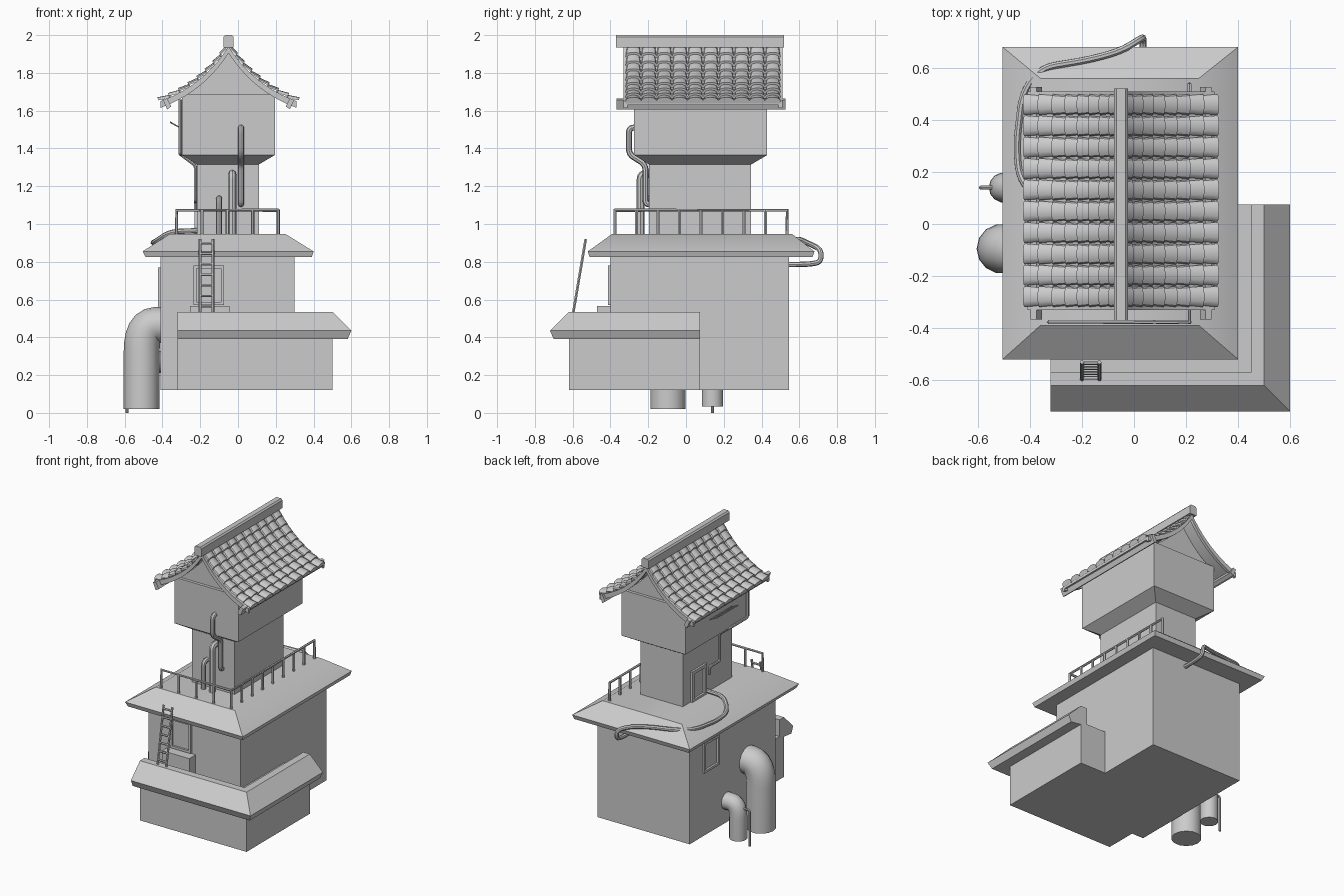
import bpy, math
from mathutils import Vector

if "Cube" in bpy.data.objects:
    bpy.data.objects.remove(bpy.data.objects["Cube"])


def mesh(name, verts, faces):
    me = bpy.data.meshes.new(name)
    me.from_pydata([tuple(v) for v in verts], [], faces)
    me.update()
    ob = bpy.data.objects.new(name, me)
    bpy.context.collection.objects.link(ob)
    import bmesh
    bm = bmesh.new()
    bm.from_mesh(me)
    bmesh.ops.recalc_face_normals(bm, faces=bm.faces)
    bm.to_mesh(me)
    bm.free()
    return ob


def loft(name, rings):
    """Join closed rings of equal length and cap both ends."""
    n = len(rings[0])
    faces = [(k * n + i, k * n + (i + 1) % n, (k + 1) * n + (i + 1) % n, (k + 1) * n + i)
             for k in range(len(rings) - 1) for i in range(n)]
    faces += [tuple(range(n)), tuple(range((len(rings) - 1) * n, len(rings) * n))]
    return mesh(name, [v for r in rings for v in r], faces)


def rect(x0, x1, y0, y1, z):
    return [(x0, y0, z), (x1, y0, z), (x1, y1, z), (x0, y1, z)]


def box(name, x0, x1, y0, y1, z0, z1):
    return loft(name, [rect(x0, x1, y0, y1, z0), rect(x0, x1, y0, y1, z1)])


def tube(name, pts, r, bend=0.0, res=2):
    """Round tube along a path whose corners are filleted by 'bend'."""
    p = [Vector(q) for q in pts]
    path = [p[0]]
    for a, b, c in zip(p, p[1:], p[2:]):
        if bend:
            s = b + (a - b).normalized() * min(bend, (a - b).length * 0.49)
            e = b + (c - b).normalized() * min(bend, (c - b).length * 0.49)
            path += [s * (1 - t) ** 2 + b * 2 * t * (1 - t) + e * t * t
                     for t in [i / 6 for i in range(7)]]
        else:
            path.append(b)
    path.append(p[-1])
    cu = bpy.data.curves.new(name, 'CURVE')
    cu.dimensions = '3D'
    cu.bevel_depth = r
    cu.bevel_resolution = res
    cu.use_fill_caps = True
    sp = cu.splines.new('POLY')
    sp.points.add(len(path) - 1)
    for q, v in zip(sp.points, path):
        q.co = (*v, 1)
    ob = bpy.data.objects.new(name, cu)
    bpy.context.collection.objects.link(ob)
    return ob


# Main house body and front annex
box("main_body", -0.41, 0.30, -0.40, 0.545, 0.12, 0.84)
box("annex_body", -0.32, 0.50, -0.62, 0.075, 0.12, 0.42)

# L-shaped parapet with sloping eave around the annex
prof = [(-0.05, 0.40), (-0.05, 0.535), (0, 0.535), (0.10, 0.435), (0.08, 0.39), (0, 0.40)]
loft("annex_parapet", [[(-0.32, -0.62 - d, z) for d, z in prof],
                       [(0.50 + d, -0.62 - d, z) for d, z in prof],
                       [(0.50 + d, 0.075, z) for d, z in prof]])

# Middle eave roof
loft("middle_eave", [rect(-0.49, 0.39, -0.51, 0.67, 0.825), rect(-0.505, 0.40, -0.52, 0.68, 0.855),
                     rect(-0.36, 0.25, -0.39, 0.56, 0.948)])

# Tower neck and flared upper room
loft("tower", [rect(-0.217, 0.11, -0.195, 0.345, 0.94), rect(-0.217, 0.11, -0.195, 0.345, 1.315),
               rect(-0.297, 0.195, -0.275, 0.43, 1.365), rect(-0.297, 0.195, -0.275, 0.43, 1.685)])

RX = -0.05  # ridge position


def slope(t):
    """Concave roof line: distance from the ridge and height."""
    return (2 * t * (1 - t) * 0.13 + t * t * 0.36,
            (1 - t) ** 2 * 1.935 + 2 * t * (1 - t) * 1.73 + t * t * 1.645)


T = [i / 10 for i in range(11)]
# Gable infill under the roof
half = [slope(t) for t in T if t <= 0.7]
gable = [(RX - d, z - 0.025) for d, z in reversed(half)] + [(RX + d, z - 0.025) for d, z in half[1:]]
loft("gable", [[(x, y, z) for x, z in gable] for y in (-0.255, 0.41)])

# Curved roof sheet, end rafters, eave beams and tiles on both slopes
for s, side in ((-1, "left"), (1, "right")):
    def strip(name, y0, y1, top, bot):
        loft(name, [[(RX + s * d, y0, z + bot), (RX + s * d, y1, z + bot),
                     (RX + s * d, y1, z + top), (RX + s * d, y0, z + top)]
                    for d, z in map(slope, T)])
    strip(side + "_roof_sheet", -0.32, 0.50, 0.0, -0.015)
    for y, e in ((-0.33, "front"), (0.49, "back")):
        strip(side + "_rafter_" + e, y, y + 0.02, 0.005, -0.03)
    cx = RX + s * 0.325
    loft(side + "_eave_beam", [[(cx + s * u, y, 1.637 + v) for u, v in
                                ((-0.022, -0.015), (0.0, -0.03), (0.022, 0.02), (0.0, 0.028))]
                               for y in (-0.367, 0.527)])
    verts, faces = [], []
    rows, cols, seg = 8, 10, 6
    for c in range(cols):
        yc = -0.279 + 0.082 * c
        for k in range(rows):
            base = len(verts)
            for t, w, lift in ((k / rows, 0.034, 0.0), ((k + 1.1) / rows, 0.04, 0.012)):
                d, z = slope(min(t, 1.02))
                for i in range(seg + 1):
                    a = math.pi * i / seg
                    h = 0.016 * math.sin(a) + lift
                    verts.append((RX + s * (d + 0.4 * h), yc - w * math.cos(a), z + h))
            n = seg + 1
            faces += [(base + i, base + i + 1, base + n + i + 1, base + n + i) for i in range(seg)]
            # closed lower lip of the tile
            d, z = slope(min((k + 1.1) / rows, 1.02))
            verts += [(RX + s * d, yc + 0.04, z - 0.004), (RX + s * d, yc - 0.04, z - 0.004)]
            faces.append(tuple(range(base + n, base + 2 * n + 2)))
    mesh(side + "_roof_tiles", verts, faces)

# Ridge beam
loft("ridge_beam", [[(RX + x, y, z) for x, z in
                     ((-0.027, 1.935), (0.027, 1.935), (0.027, 1.99), (0.018, 2.0), (-0.018, 2.0), (-0.027, 1.99))]
                    for y in (-0.37, 0.52)])

# Railing along the front and right of the balcony
tube("rail_top", [(-0.325, -0.377, 0.94), (-0.325, -0.377, 1.073), (0.213, -0.377, 1.073),
                  (0.213, 0.535, 1.073), (0.213, 0.535, 0.94)], 0.009, res=1)
posts = [(-0.325 + 0.538 * i / 4, -0.377) for i in range(1, 5)]
posts += [(0.213, -0.377 + 0.912 * i / 8) for i in range(1, 8)]
for i, (x, y) in enumerate(posts):
    tube(f"rail_post_{i}", [(x, y, 0.93), (x, y, 1.073)], 0.009, res=1)

# Leaning ladder
for x in (-0.2, -0.133):
    tube("ladder_rail", [(x, -0.597, 0.53), (x, -0.531, 0.92)], 0.008, res=1)
for i in range(7):
    f = (i + 0.6) / 7
    y, z = -0.597 + 0.066 * f, 0.53 + 0.39 * f
    tube("ladder_rung", [(-0.2, y, z), (-0.133, y, z)], 0.007, res=1)


# Framed openings: bars around a rectangle on a wall
def frame(name, wall, axis, a0, a1, z0, z1, b=0.016, depth=0.014):
    bars = [(a0, a1, z0, z0 + b), (a0, a1, z1 - b, z1), (a0, a0 + b, z0, z1), (a1 - b, a1, z0, z1)]
    for u0, u1, v0, v1 in bars:
        if axis == 'x':
            box(name, wall - depth, wall + 0.01, u0, u1, v0, v1)
        else:
            box(name, u0, u1, wall - depth, wall + 0.01, v0, v1)


frame("front_window", -0.40, 'y', -0.235, -0.075, 0.57, 0.78)
frame("left_window", -0.41, 'x', 0.235, 0.40, 0.56, 0.77)
frame("tower_door", -0.217, 'x', 0.10, 0.26, 0.94, 1.16, 0.022)

# Air unit at the foot of the front window
box("air_unit", -0.255, -0.045, -0.47, -0.395, 0.41, 0.565)

# Large and small elbow ducts on the left, with a thin drain rod
tube("large_duct", [(-0.51, -0.095, 0.02), (-0.51, -0.095, 0.465), (-0.36, -0.095, 0.465)], 0.095, 0.14, 5)
tube("small_duct", [(-0.50, 0.14, 0.035), (-0.50, 0.14, 0.27), (-0.40, 0.14, 0.27)], 0.058, 0.09, 5)
tube("drain_rod", [(-0.588, 0.14, 0.0), (-0.588, 0.14, 0.25), (-0.53, 0.14, 0.25)], 0.008, 0.02)

# Pipes on the tower front
tube("front_pipe_tall", [(0.016, -0.25, 1.51), (0.016, -0.302, 1.51), (0.016, -0.302, 1.37),
                         (0.016, -0.215, 1.315), (0.016, -0.215, 1.105), (0.016, -0.18, 1.105)], 0.016, 0.03)
for name, x, y, top, r in (("front_pipe_mid", -0.03, -0.24, 1.265, 0.021),
                           ("front_pipe_short", -0.10, -0.235, 1.135, 0.016)):
    tube(name, [(x, y, 0.93), (x, y, top), (x, -0.18, top)], r, 0.03)

# Conduit down the left of the tower
tube("left_conduit", [(-0.305, -0.24, 1.66), (-0.305, -0.24, 1.37), (-0.305, -0.05, 1.37),
                      (-0.225, -0.05, 1.31), (-0.225, -0.05, 1.12), (-0.225, 0.06, 1.12),
                      (-0.225, 0.06, 1.07)], 0.009, 0.015)

# Slatted bracket on the upper room
for i in range(4):
    x, z = -0.305 - 0.016 * i, 1.51 + 0.008 * i
    tube("bracket_slat", [(x, -0.07, z), (x, 0.17, z)], 0.004, res=1)
for y in (-0.05, 0.05, 0.15):
    tube("bracket_arm", [(-0.29, y, 1.50), (-0.36, y, 1.54)], 0.004, res=1)

# Hose lying on the eave and hooking under its back edge
tube("eave_hose", [(-0.2, 0.09, 0.965), (-0.36, 0.09, 0.96), (-0.44, 0.17, 0.905), (-0.452, 0.30, 0.90),
                   (-0.43, 0.50, 0.91), (-0.36, 0.60, 0.92), (-0.17, 0.632, 0.905), (-0.05, 0.665, 0.89),
                   (0.03, 0.715, 0.865), (0.035, 0.715, 0.80), (0.035, 0.66, 0.787), (0.035, 0.53, 0.785)],
     0.014, 0.06)

# Convert tubes to meshes and smooth the rounded parts
bpy.ops.object.select_all(action='SELECT')
bpy.context.view_layer.objects.active = bpy.data.objects["main_body"]
bpy.ops.object.convert(target='MESH')
bpy.ops.object.shade_smooth_by_angle(angle=math.radians(35))
